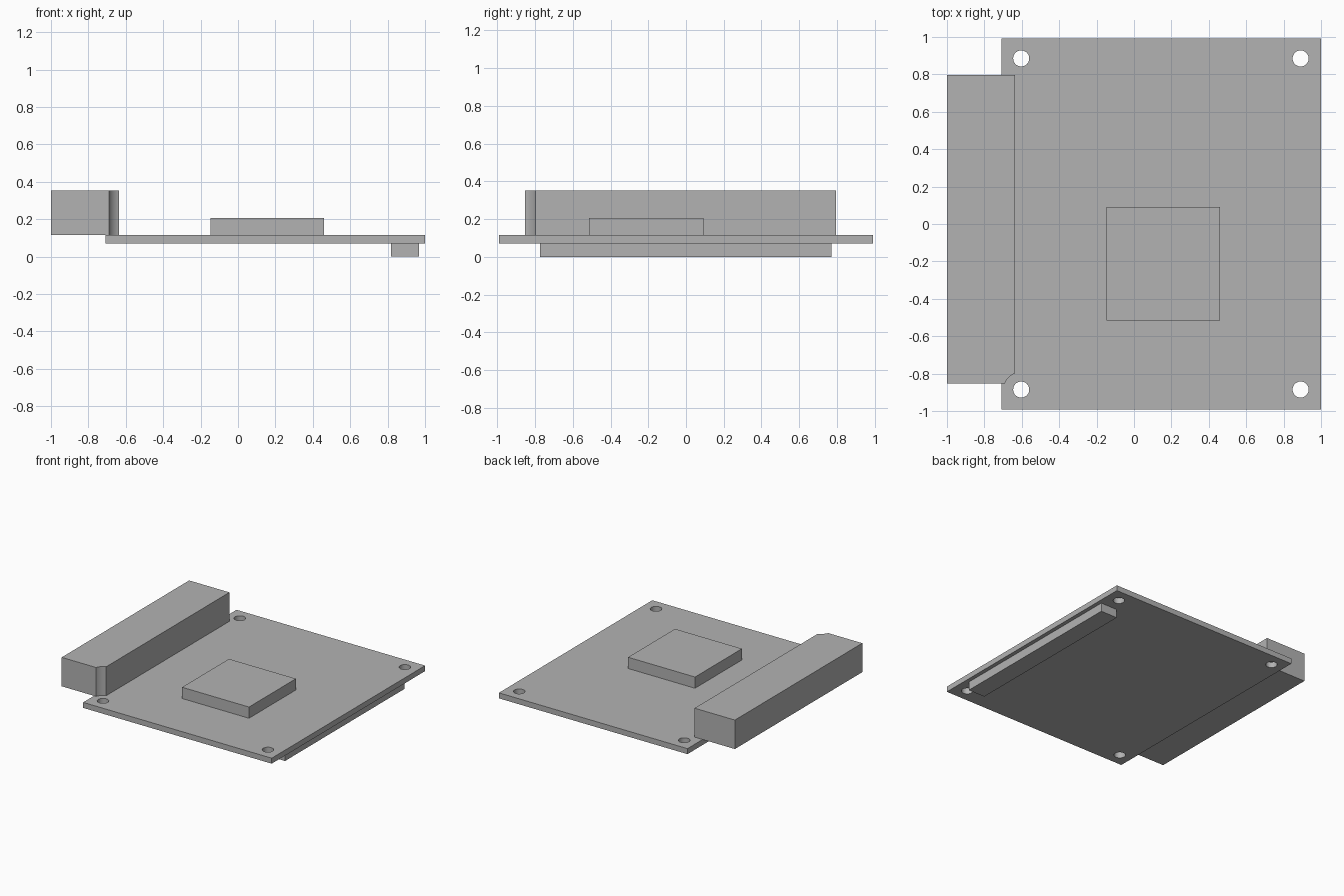
import bpy
import bmesh
from math import atan2, cos, sin, tau, sqrt

cube = bpy.data.objects.get("Cube")
if cube:
    bpy.data.objects.remove(cube, do_unlink=True)

# One plain grey for every part
grey = bpy.data.materials.new("plain_grey")
grey.use_nodes = True
colour = (0.45, 0.45, 0.45, 1)
grey.diffuse_color = colour
grey.node_tree.nodes["Principled BSDF"].inputs["Base Color"].default_value = colour


def rect(x0, x1, y0, y1):
    return [(x0, y0), (x1, y0), (x1, y1), (x0, y1)]


def arc(cx, cy, r, start, end, steps):
    angles = [start + (end - start) * i / steps for i in range(steps + 1)]
    return [(cx + r * cos(a), cy + r * sin(a)) for a in angles]


def slab(name, loops, z0, z1):
    """Extrude an outline, with any hole loops after it, from z0 up to z1."""
    bm = bmesh.new()
    edges = []
    for loop in loops:
        verts = [bm.verts.new((x, y, z0)) for x, y in loop]
        edges += [bm.edges.new((v, verts[i - 1])) for i, v in enumerate(verts)]
    if len(loops) == 1:
        bm.faces.new(verts)
    else:
        bmesh.ops.triangle_fill(bm, edges=edges, use_beauty=True)
    result = bmesh.ops.extrude_face_region(bm, geom=bm.faces[:], use_keep_orig=True)
    top = [g for g in result["geom"] if isinstance(g, bmesh.types.BMVert)]
    bmesh.ops.translate(bm, verts=top, vec=(0, 0, z1 - z0))
    bmesh.ops.recalc_face_normals(bm, faces=bm.faces[:])
    mesh = bpy.data.meshes.new(name)
    bm.to_mesh(mesh)
    bm.free()
    mesh.materials.append(grey)
    obj = bpy.data.objects.new(name, mesh)
    bpy.context.collection.objects.link(obj)
    bpy.ops.object.select_all(action="DESELECT")
    obj.select_set(True)
    bpy.context.view_layer.objects.active = obj
    bpy.ops.object.shade_smooth_by_angle(angle=0.6)
    return obj


# Circuit board with a mounting hole in each corner
hole_left, hole_right, hole_y = -0.603, 0.891, 0.885
holes = [arc(x, y, 0.043, 0, tau, 32)[:-1]
         for x in (hole_left, hole_right) for y in (-hole_y, hole_y)]
board_bottom, board_top = 0.07, 0.115
slab("circuit_board", [rect(-0.708, 1, -0.992, 0.992)] + holes, board_bottom, board_top)

# Tall edge connector, its corner scooped out around the mounting hole
x0, x1, y0, y1 = -1, -0.635, -0.852, 0.796
r = 0.093
dx, dy = x1 - hole_left, y0 + hole_y
scoop = arc(hole_left, -hole_y, r,
            atan2(dy, -sqrt(r * r - dy * dy)), atan2(sqrt(r * r - dx * dx), dx), 12)
slab("edge_connector", [[(x0, y0)] + scoop + [(x1, y1), (x0, y1)]], board_top, 0.352)

# Square chip on top and long header underneath
slab("chip", [rect(-0.146, 0.46, -0.515, 0.092)], board_top, 0.207)
slab("bottom_header", [rect(0.817, 0.968, -0.774, 0.772)], 0, board_bottom)
